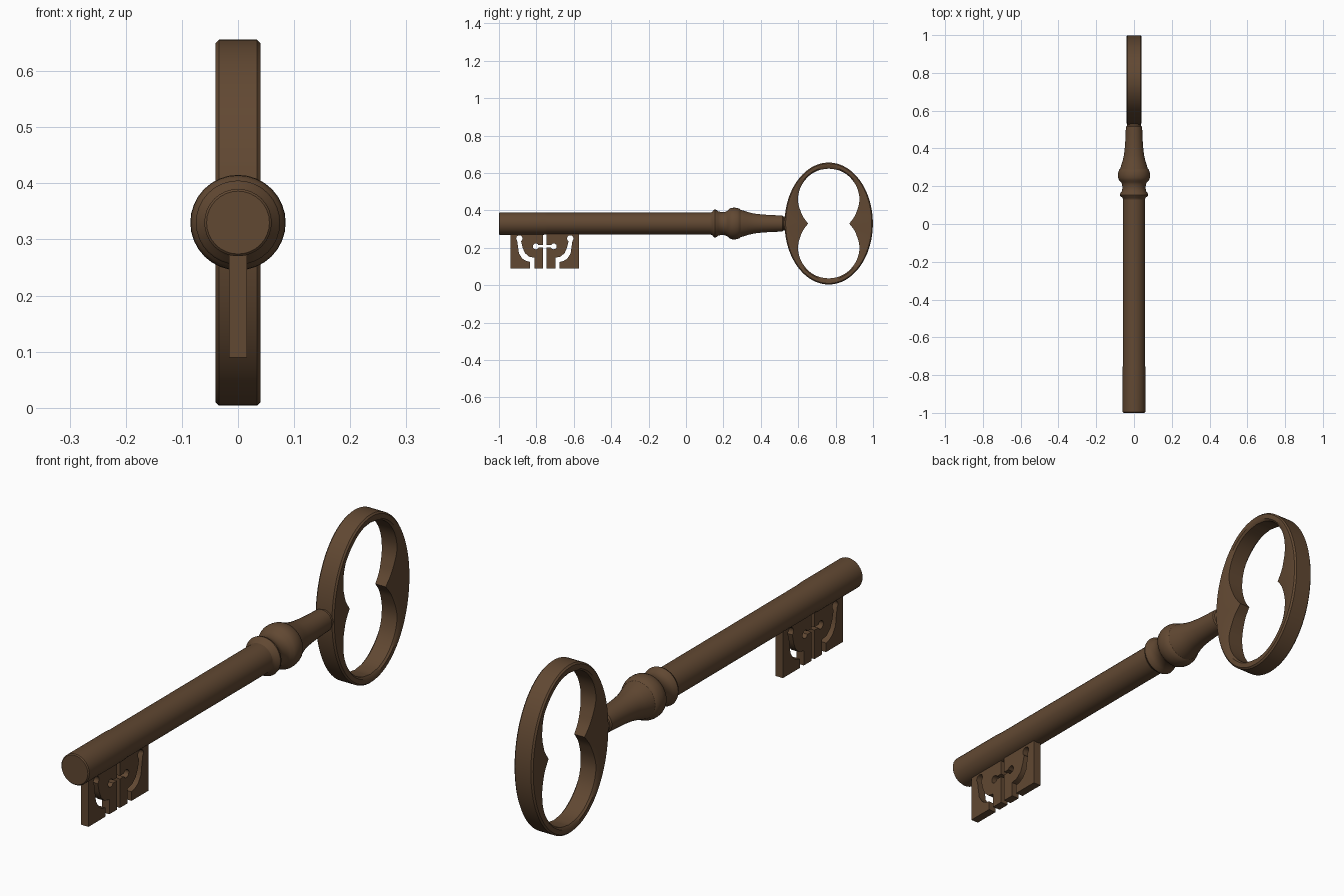
import bpy, bmesh
from math import sin, cos, pi, atan2, radians
from mathutils import Vector

if "Cube" in bpy.data.objects:
    bpy.data.objects.remove(bpy.data.objects["Cube"])

AXIS_Z = 0.33          # height of the shaft axis
BOW_Y = 0.763          # centre of the bow ring
BIT_Y = -0.755         # centre of the bit

mat = bpy.data.materials.new("aged_bronze")
mat.diffuse_color = (0.12, 0.065, 0.032, 1)
mat.use_nodes = True
mat.node_tree.nodes["Principled BSDF"].inputs["Base Color"].default_value = mat.diffuse_color


def finish(name, bm, angle=35):
    bmesh.ops.recalc_face_normals(bm, faces=bm.faces)
    me = bpy.data.meshes.new(name)
    bm.to_mesh(me)
    bm.free()
    ob = bpy.data.objects.new(name, me)
    bpy.context.collection.objects.link(ob)
    me.materials.append(mat)
    bpy.ops.object.select_all(action='DESELECT')
    ob.select_set(True)
    bpy.context.view_layer.objects.active = ob
    bpy.ops.object.shade_smooth_by_angle(angle=radians(angle))
    return ob


def bridge(bm, a, b):
    n = len(a)
    for i in range(n):
        bm.faces.new((a[i], a[(i + 1) % n], b[(i + 1) % n], b[i]))


def lathe(name, profile, segs=32):
    """Turn (y, radius) points around the shaft axis."""
    bm = bmesh.new()
    rings = [[bm.verts.new((r * cos(2 * pi * k / segs), y, AXIS_Z + r * sin(2 * pi * k / segs)))
              for k in range(segs)] for y, r in profile]
    for a, b in zip(rings, rings[1:]):
        bridge(bm, a, b)
    bm.faces.new(rings[0])
    bm.faces.new(rings[-1])
    return finish(name, bm)


def spline(pts, steps):
    """Catmull-Rom points through pts."""
    p = [Vector(q) for q in pts]
    p = [2 * p[0] - p[1]] + p + [2 * p[-1] - p[-2]]
    out = []
    for i in range(1, len(p) - 2):
        a, b, c, d = p[i - 1:i + 3]
        for k in range(steps):
            t = k / steps
            out.append(0.5 * (2 * b + (c - a) * t + (2 * a - 5 * b + 4 * c - d) * t * t
                              + (3 * b - a - 3 * c + d) * t ** 3))
    return out + [p[-2]]


def arc(cy, cz, r, a0, a1, n=10):
    return [(cy + r * cos(radians(a0 + (a1 - a0) * i / n)),
             cz + r * sin(radians(a0 + (a1 - a0) * i / n))) for i in range(n + 1)]


# Plain round shaft
lathe("shaft", [(-1, 0.056), (-0.996, 0.06), (-0.76, 0.06), (-0.74, 0.058), (0.14, 0.058)])

# Turned collar, bead and tapering neck
lathe("collar_and_neck", [
    (0.13, 0.058), (0.14, 0.062), (0.147, 0.072), (0.154, 0.075), (0.162, 0.073), (0.172, 0.065),
    (0.19, 0.061), (0.21, 0.063), (0.222, 0.069), (0.232, 0.079), (0.245, 0.084), (0.26, 0.085),
    (0.275, 0.083), (0.288, 0.078), (0.292, 0.073), (0.31, 0.068), (0.335, 0.06), (0.365, 0.053),
    (0.41, 0.048), (0.46, 0.045), (0.515, 0.043), (0.52, 0.038), (0.56, 0.036)])

# Bow: elliptical ring with two pointed cusps on the inside
quad = spline([(0, 0.294), (0.055, 0.284), (0.105, 0.255), (0.145, 0.205), (0.163, 0.15),
               (0.162, 0.105), (0.149, 0.063), (0.135, 0.033), (0.11, 0)], 4)
quad = [(p.x, p.y) for p in quad]
inner = quad + [(y, -z) for y, z in quad[-2::-1]]
inner += [(-y, z) for y, z in inner[-2:0:-1]]
bm = bmesh.new()
rings = []
for y, z in inner:
    th = atan2(z / 0.326, y / 0.236)
    out = Vector((0.236 * cos(th), 0.326 * sin(th)))
    inn = Vector((y, z))
    length = (out - inn).length
    cusp = max(0, 1 - abs(z) / 0.13)
    h = 0.033 - 0.011 * cusp
    half = [(0, 0.034), (0.006 / length, 0.04), (0.024 / length, 0.04), (1, h)]
    section = half + [(s, -x) for s, x in reversed(half)]
    ring = []
    for s, x in section:
        q = out.lerp(inn, s)
        ring.append(bm.verts.new((x, BOW_Y + q.x, AXIS_Z + q.y)))
    rings.append(ring)
for i, ring in enumerate(rings):
    bridge(bm, ring, rings[(i + 1) % len(rings)])
finish("bow", bm, 40)

# Bit: one slotted half plate, mirrored across the centre slot
half_plate = [(0.009, 0.3), (0.009, 0.214)]
half_plate += arc(0.048, 0.208, 0.016, 158, -158)
half_plate += [(0.009, 0.202), (0.009, 0.09), (0.056, 0.09), (0.056, 0.147), (0.084, 0.153),
               (0.106, 0.172), (0.118, 0.2), (0.127, 0.236)]
half_plate += arc(0.136, 0.25, 0.017, 220, -45)
half_plate += [(0.143, 0.205), (0.138, 0.17), (0.12, 0.142), (0.1, 0.13), (0.08, 0.125),
               (0.08, 0.09), (0.184, 0.09), (0.184, 0.3)]
for name, sign in (("bit_outer", -1), ("bit_inner", 1)):
    bm = bmesh.new()
    caps = [[bm.verts.new((x, BIT_Y + sign * y, z)) for y, z in half_plate] for x in (-0.016, 0.016)]
    bridge(bm, *caps)
    for cap in caps:
        bm.faces.new(cap)
    finish(name, bm)
